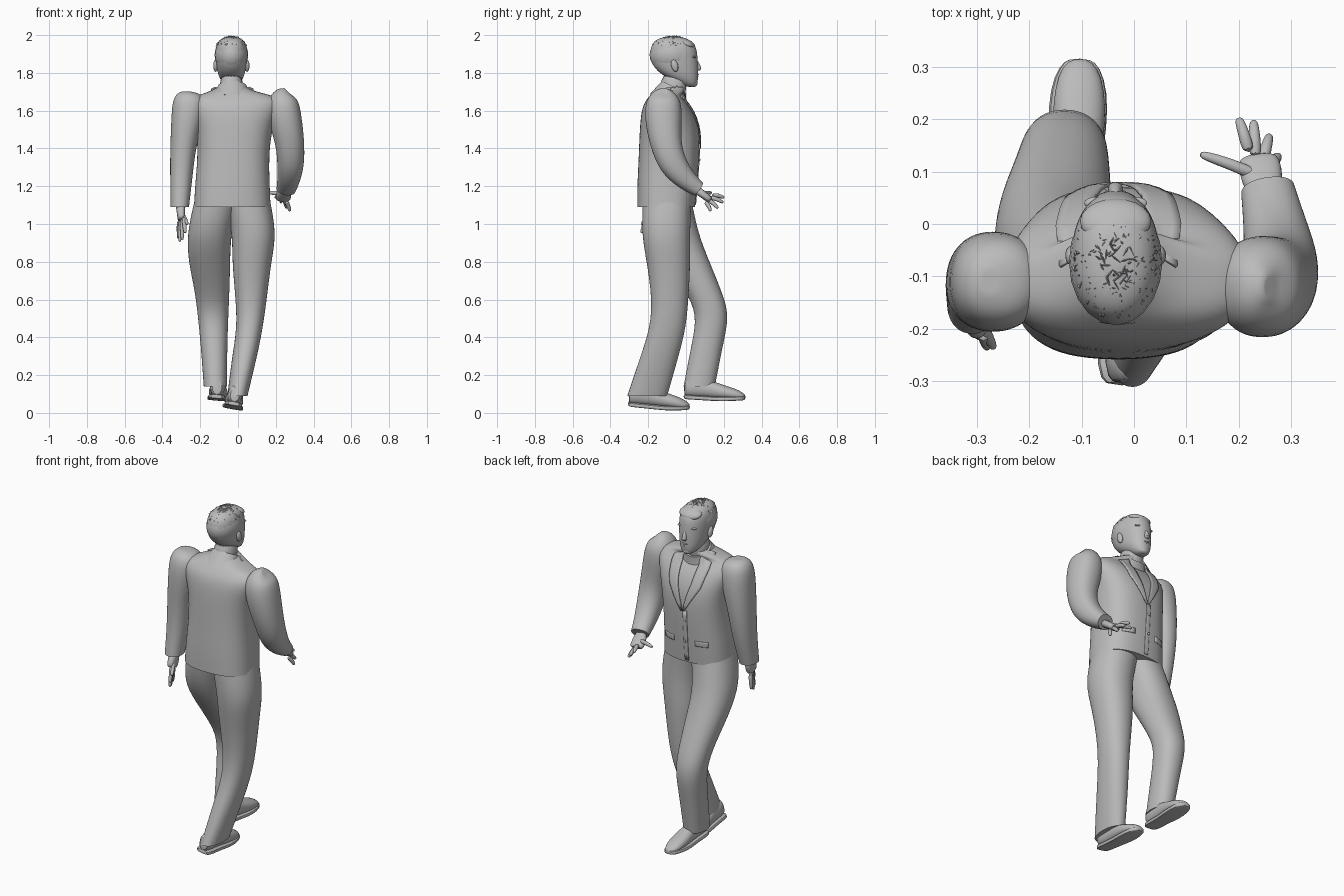
import bpy, bmesh, math, random
from mathutils import Vector, Matrix

random.seed(4)
cube = bpy.data.objects.get("Cube")
if cube:
    bpy.data.objects.remove(cube)

GREY = (0.5, 0.5, 0.5, 1)
mat = bpy.data.materials.new("plain grey")
mat.use_nodes = True
mat.diffuse_color = GREY
mat.node_tree.nodes["Principled BSDF"].inputs["Base Color"].default_value = GREY
parts = []
MID = -0.03          # body centre line in x


def finish(name, bm, levels=0):
    bmesh.ops.recalc_face_normals(bm, faces=bm.faces)
    mesh = bpy.data.meshes.new(name)
    bm.to_mesh(mesh)
    bm.free()
    mesh.materials.append(mat)
    obj = bpy.data.objects.new(name, mesh)
    bpy.context.collection.objects.link(obj)
    if levels:
        mod = obj.modifiers.new("smooth", "SUBSURF")
        mod.levels = mod.render_levels = levels
    parts.append(obj)
    return obj


def add_loft(bm, rings, axis="z", sides=20, power=2.2, sharp=False):
    """Skin rings of (x, y, z, half width, half depth)."""
    crease = bm.edges.layers.float.get("crease_edge") or bm.edges.layers.float.new("crease_edge")
    pts = [Vector(r[:3]) for r in rings]
    loops = []
    for i, ring in enumerate(rings):
        u, v = Vector((1, 0, 0)), Vector((0, 1, 0) if axis == "z" else (0, 0, 1))
        if axis == "path":
            t = (pts[min(i + 1, len(pts) - 1)] - pts[max(i - 1, 0)]).normalized()
            u = (u - t * u.dot(t)).normalized()
            v = t.cross(u)
        loop = []
        for k in range(sides):
            a = math.tau * k / sides
            c, s = math.cos(a), math.sin(a)
            c = math.copysign(abs(c) ** (2 / power), c)
            s = math.copysign(abs(s) ** (2 / power), s)
            loop.append(bm.verts.new(pts[i] + u * c * ring[3] + v * s * ring[4]))
        loops.append(loop)
    for a, b in zip(loops, loops[1:]):
        for k in range(sides):
            j = (k + 1) % sides
            bm.faces.new((a[k], a[j], b[j], b[k]))
    for loop in (loops[0], loops[-1]):
        cap = bm.faces.new(loop)
        if sharp:
            for e in cap.edges:
                e[crease] = 1


def loft(name, rings, levels=1, **kw):
    bm = bmesh.new()
    add_loft(bm, rings, **kw)
    return finish(name, bm, levels)


def blob(name, loc, size, tilt=0):
    bm = bmesh.new()
    m = Matrix.Translation(loc) @ Matrix.Rotation(tilt, 4, "X") @ Matrix.Diagonal((*size, 1))
    bmesh.ops.create_uvsphere(bm, u_segments=20, v_segments=12, radius=1, matrix=m)
    return finish(name, bm)


def patch(name, edge_a, edge_b, lift=0.004):
    """Thin cloth strip laid onto the jacket between two edges."""
    bm = bmesh.new()
    a = [bm.verts.new(p) for p in edge_a]
    b = [bm.verts.new(p) for p in edge_b]
    for i in range(len(a) - 1):
        bm.faces.new((a[i], a[i + 1], b[i + 1], b[i]))
    bmesh.ops.subdivide_edges(bm, edges=bm.edges, cuts=3, use_grid_fill=True)
    obj = finish(name, bm)
    wrap = obj.modifiers.new("lay on cloth", "SHRINKWRAP")
    wrap.target, wrap.offset = jacket, lift
    obj.modifiers.new("cloth", "SOLIDIFY").thickness = 0.006
    return obj


# Jacket body, running flat out to the shoulder seams
jacket = loft("jacket", [
    (MID, -.105, 1.09, .205, .155), (MID, -.1, 1.2, .2, .16), (-.025, -.09, 1.35, .19, .162),
    (-.02, -.085, 1.5, .2, .162), (-.015, -.1, 1.6, .235, .138), (-.012, -.11, 1.65, .24, .108),
    (-.015, -.11, 1.682, .2, .08), (MID, -.09, 1.7, .125, .085), (MID, -.075, 1.725, .075, .07)],
    levels=2, power=2.6, sharp=True)

# Jacket collar, lapels, front edge and pocket flaps
loft("collar", [(MID, -.095, 1.65, .115, .105), (MID, -.078, 1.695, .093, .085),
                (MID, -.063, 1.725, .078, .073)], axis="path", sharp=True)
for side, word in ((1, "a"), (-1, "b")):
    def flip(pts):
        return [(MID + side * x, y, z) for x, y, z in pts]
    patch("lapel_" + word,
          flip([(.06, -.05, 1.73), (.055, .02, 1.67), (.045, .07, 1.57), (0, .09, 1.4)]),
          flip([(.11, -.08, 1.71), (.12, 0, 1.65), (.105, .07, 1.55), (.012, .09, 1.4)]), .009)
    patch("pocket_flap_" + word,
          flip([(.07, .07, 1.23), (.145, .04, 1.23)]), flip([(.07, .07, 1.2), (.145, .04, 1.2)]))
patch("front_edge", [(MID, .08, z) for z in (1.4, 1.25, 1.1)],
      [(MID - .025, .08, z) for z in (1.4, 1.25, 1.1)])
for z in (1.22, 1.34):
    blob("button", (MID - .012, .071, z), (.007, .005, .007))

# Sleeves with full, rounded heads
loft("hanging_sleeve", [
    (-.275, -.11, 1.702, .02, .025), (-.262, -.11, 1.693, .06, .06), (-.257, -.11, 1.655, .092, .092),
    (-.268, -.11, 1.55, .086, .1), (-.292, -.11, 1.4, .068, .088), (-.3, -.12, 1.25, .06, .075),
    (-.308, -.15, 1.09, .049, .06)], sharp=True, levels=2)
loft("raised_sleeve", [
    (.26, -.12, 1.705, .02, .025), (.25, -.12, 1.695, .055, .06), (.235, -.12, 1.65, .088, .097),
    (.25, -.12, 1.55, .09, .1), (.278, -.108, 1.42, .076, .083), (.28, -.07, 1.31, .072, .077),
    (.268, 0, 1.232, .06, .057), (.255, .065, 1.185, .052, .042)],
    axis="path", sharp=True, levels=2)


# Hands: a flat palm and five bent fingers
def hand(name, wrist, palm, tips, thumb, flat):
    bm = bmesh.new()
    wrist, palm = Vector(wrist), Vector(palm)
    mid = wrist.lerp(palm, .6)
    add_loft(bm, [(*wrist, .03, .026), (*mid, *flat), (*palm, *flat),
                  (*wrist.lerp(palm, 1.15), flat[0] * .8, flat[1] * .8)],
             axis="path", sides=12, power=2.6)
    across = (Vector(tips[-1]) - Vector(tips[0])).normalized()
    for i, tip in enumerate(tips + [thumb]):
        base = mid if tip is thumb else palm + across * (i - 1.5) * .02
        tip = Vector(tip)
        bend = base.lerp(tip, .55) + Vector((0, .003, .006))
        add_loft(bm, [(*base, .014, .014), (*bend, .012, .012), (*base.lerp(tip, .95), .01, .01),
                      (*base.lerp(tip, 1.04), .005, .005)], axis="path", sides=8)
    finish(name, bm, 1)


hand("raised_hand", (.252, .045, 1.19), (.238, .118, 1.135),
     [(.2, .2, 1.14), (.228, .195, 1.115), (.258, .168, 1.085), (.275, .13, 1.07)],
     (.13, .132, 1.165), (.042, .02))
hand("hanging_hand", (-.305, -.15, 1.11), (-.3, -.185, 1.03),
     [(-.28, -.235, .955), (-.295, -.215, .92), (-.308, -.19, .91), (-.315, -.16, .925)],
     (-.268, -.235, 1.0), (.022, .04))

# Trouser legs
loft("rear_leg", [
    (.05, -.1, 1.13, .12, .13), (.088, -.108, .95, .118, .13), (.072, -.092, .8, .105, .117),
    (.07, -.083, .6, .083, .097), (.063, -.095, .45, .069, .096), (.035, -.14, .3, .067, .102),
    (-.003, -.205, .09, .054, .107)], sharp=True, levels=2)
loft("front_leg", [
    (-.11, -.1, 1.13, .12, .13), (-.155, -.07, .95, .118, .135), (-.152, .01, .8, .112, .116),
    (-.137, .09, .65, .093, .097), (-.132, .147, .52, .082, .086), (-.127, .112, .36, .071, .084),
    (-.12, .07, .14, .062, .084)], sharp=True, levels=2)


# Shoes: outline sole with a rounded upper, built heel to toe along y
def shoe(name, heel, pitch, turn, roll):
    place = (Matrix.Translation(heel) @ Matrix.Rotation(turn, 4, "Z")
             @ Matrix.Rotation(pitch, 4, "X") @ Matrix.Rotation(roll, 4, "Y"))
    shape = [(0, .028, .045), (.03, .042, .055), (.12, .04, .05), (.2, .052, .038),
             (.27, .05, .03), (.315, .034, .02), (.33, .014, .012)]
    loft(name + "_upper", [(0, y, h + .012, w, h) for y, w, h in shape],
         axis="y", sides=16).matrix_world = place
    loft(name + "_sole", [(0, y, .012 + max(0, y - .2) * .1, w + .006, .012) for y, w, h in shape],
         axis="y", sides=12, power=6).matrix_world = place


shoe("rear_shoe", (-.025, -.31, .038), -.095, .02, .17)
shoe("front_shoe", (-.115, -.015, .075), -.06, -.03, .08)

# Neck and head
HX = -.035
loft("neck", [(HX, -.075, 1.64, .065, .065), (HX, -.065, 1.72, .06, .066),
              (HX, -.06, 1.8, .062, .075)])
loft("head", [
    (HX, .025, 1.725, .025, .025), (HX, .012, 1.745, .047, .05), (HX, -.03, 1.785, .07, .096),
    (HX, -.056, 1.835, .08, .122), (HX, -.065, 1.89, .086, .127), (HX, -.066, 1.94, .084, .122),
    (HX, -.07, 1.975, .065, .095), (HX, -.07, 1.992, .03, .045)], levels=2)

# Face
loft("nose", [(HX, .05, 1.872, .008, .01), (HX, .062, 1.84, .011, .015),
              (HX, .068, 1.82, .017, .017), (HX, .058, 1.81, .012, .012)], sides=10)
blob("chin", (HX, .042, 1.744), (.028, .019, .018))
blob("upper_lip", (HX, .056, 1.791), (.023, .012, .006))
blob("lower_lip", (HX, .053, 1.779), (.02, .012, .007))
for s, word in ((1, "a"), (-1, "b")):
    blob("eye_" + word, (HX + s * .034, .038, 1.862), (.015, .012, .008))
    blob("brow_" + word, (HX + s * .034, .04, 1.884), (.026, .012, .006))
    blob("ear_" + word, (HX + s * .083, -.06, 1.838), (.013, .018, .033), .25)

# Short hair: cap, fringe and scattered tufts
CAP, SIZE = Vector((HX, -.072, 1.895)), Vector((.089, .121, .099))
blob("hair_cap", CAP, SIZE)
blob("hair_fringe", (HX, .005, 1.953), (.068, .046, .024), -.4)
bm = bmesh.new()
for i in range(260):
    a, h = random.uniform(0, math.tau), random.uniform(.5, 1)
    r = math.sqrt(1 - h * h)
    n = Vector((r * math.cos(a), r * math.sin(a), h))
    lean = n + Vector((random.uniform(-2, 2), random.uniform(-1, 3), 0))
    m = (Matrix.Translation(CAP + n * SIZE) @ lean.to_track_quat("Z", "Y").to_matrix().to_4x4())
    bmesh.ops.create_cone(bm, segments=3, radius1=.005, radius2=0, depth=.02, matrix=m)
finish("hair_tufts", bm)

# Smooth shading with crisp hems
bpy.ops.object.select_all(action="DESELECT")
for obj in parts:
    obj.select_set(True)
bpy.context.view_layer.objects.active = jacket
bpy.ops.object.shade_smooth_by_angle(angle=math.radians(55))
